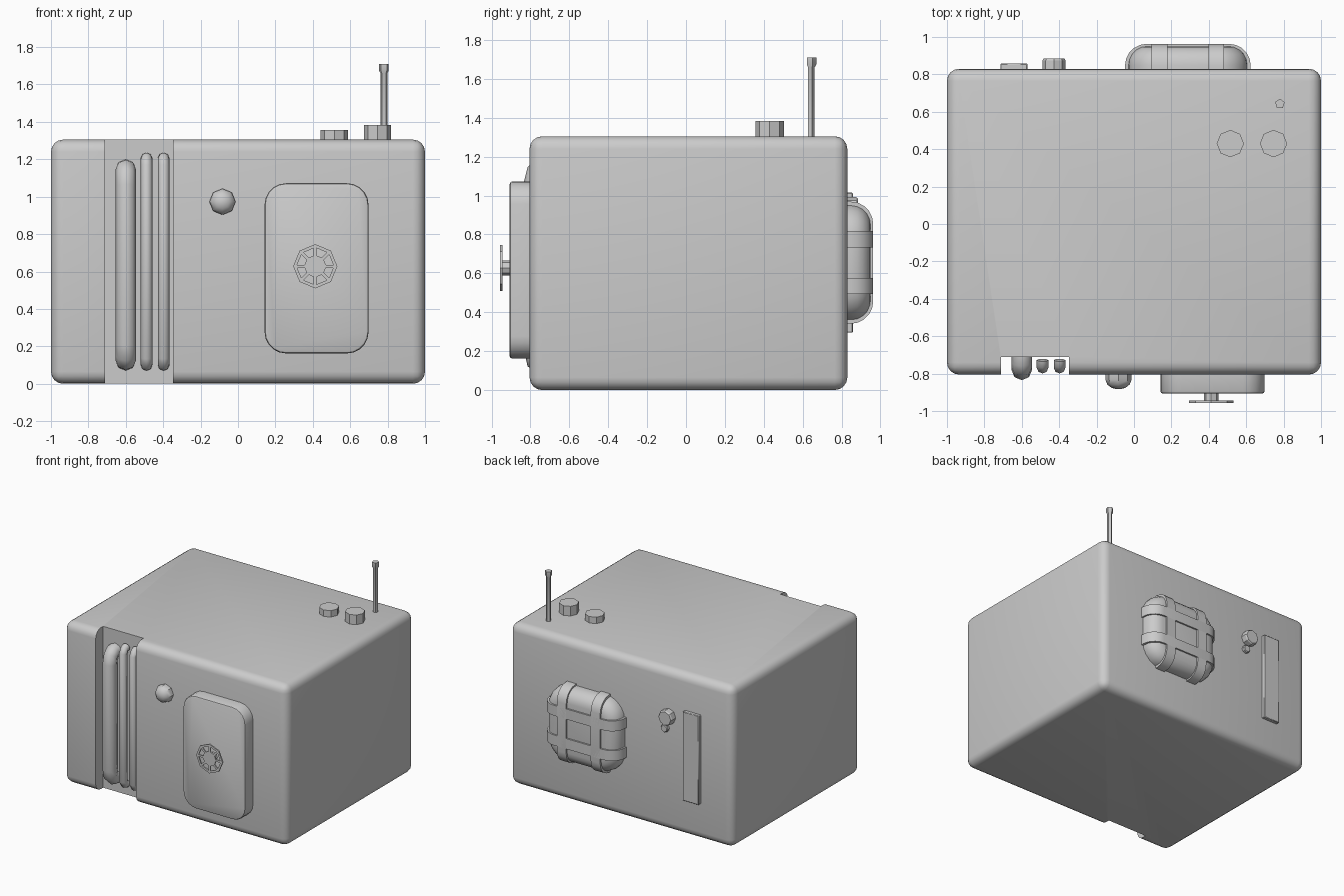
import bpy, bmesh, math
from mathutils import Matrix, Vector

if "Cube" in bpy.data.objects:
    bpy.data.objects.remove(bpy.data.objects["Cube"])

grey = bpy.data.materials.new("plain grey")
grey.diffuse_color = (0.6, 0.6, 0.6, 1)
grey.use_nodes = True
grey.node_tree.nodes["Principled BSDF"].inputs["Base Color"].default_value = grey.diffuse_color


def finish(name, bm, angle=30):
    bmesh.ops.recalc_face_normals(bm, faces=bm.faces[:])
    me = bpy.data.meshes.new(name)
    bm.to_mesh(me)
    bm.free()
    ob = bpy.data.objects.new(name, me)
    bpy.context.collection.objects.link(ob)
    return dress(ob, angle)


def dress(ob, angle=30):
    ob.data.materials.clear()
    ob.data.materials.append(grey)
    bpy.ops.object.select_all(action='DESELECT')
    ob.select_set(True)
    bpy.context.view_layer.objects.active = ob
    bpy.ops.object.shade_smooth_by_angle(angle=math.radians(angle))
    return ob


def loft(name, rings, angle=30, closed=False):
    """Skin a stack of equal-length rings, capped unless closed on itself."""
    bm = bmesh.new()
    rows = [[bm.verts.new(p) for p in ring] for ring in rings]
    n = len(rows[0])
    pairs = list(zip(rows, rows[1:]))
    if closed:
        pairs.append((rows[-1], rows[0]))
    else:
        bm.faces.new(rows[0])
        bm.faces.new(rows[-1])
    for a, b in pairs:
        for i in range(n):
            j = (i + 1) % n
            bm.faces.new((a[i], a[j], b[j], b[i]))
    return finish(name, bm, angle)


def lathe(name, profile, loc, sides=8, tilt=0, closed=False):
    """Turn (radius, height) points; tilt 90 points to the front, -90 to the back."""
    m = Matrix.Translation(loc) @ Matrix.Rotation(math.radians(tilt), 4, 'X')
    rings = []
    for r, h in profile:
        angs = [math.pi / 2 + 2 * math.pi * i / sides for i in range(sides)]
        rings.append([m @ Vector((r * math.cos(a), r * math.sin(a), h)) for a in angs])
    return loft(name, rings, 30, closed)


def box(name, lo, hi, bevel=0, segs=1):
    bm = bmesh.new()
    bmesh.ops.create_cube(bm, size=1)
    for v in bm.verts:
        v.co = [(a + b) / 2 + c * (b - a) for a, b, c in zip(lo, hi, v.co)]
    if bevel:
        bmesh.ops.bevel(bm, geom=bm.edges[:], offset=bevel, segments=segs,
                        profile=0.5, affect='EDGES')
    return finish(name, bm, 40)


def rounded_slab(name, cx, cz, hw, hh, r, layers, segs=5, angle=30):
    """Rounded rectangle facing y, stacked through (y, inset) layers."""
    rings = []
    for y, inset in layers:
        rr, ring = r - inset, []
        for k, (sx, sz) in enumerate(((1, 1), (-1, 1), (-1, -1), (1, -1))):
            for i in range(segs + 1):
                a = math.pi / 2 * (k + i / segs)
                ring.append((cx + sx * (hw - r) + rr * math.cos(a), y,
                             cz + sz * (hh - r) + rr * math.sin(a)))
        rings.append(ring)
    return loft(name, rings, angle)


def pipe(name, x, radius, yz):
    cu = bpy.data.curves.new(name, 'CURVE')
    cu.dimensions = '3D'
    cu.bevel_depth, cu.bevel_resolution, cu.use_fill_caps = radius, 2, True
    sp = cu.splines.new('POLY')
    sp.points.add(len(yz) - 1)
    for p, (y, z) in zip(sp.points, yz):
        p.co = (x, y, z, 1)
    ob = bpy.data.objects.new(name, cu)
    bpy.context.collection.objects.link(ob)
    bpy.ops.object.select_all(action='DESELECT')
    ob.select_set(True)
    bpy.context.view_layer.objects.active = ob
    bpy.ops.object.convert(target='MESH')
    dress(bpy.context.view_layer.objects.active, 50)


# Rounded body with a vertical channel cut in the front
body = box("body", (-1, -0.805, 0), (1, 0.83, 1.305), 0.065, 4)
cutter = box("channel_cutter", (-0.71, -1.2, -0.5), (-0.348, -0.71, 2))
cutter.hide_render = True
mod = body.modifiers.new("channel", 'BOOLEAN')
mod.operation, mod.object, mod.solver = 'DIFFERENCE', cutter, 'EXACT'
bpy.ops.object.select_all(action='DESELECT')
bpy.context.view_layer.objects.active = body
body.select_set(True)
bpy.ops.object.modifier_apply(modifier=mod.name)
bpy.data.objects.remove(cutter)
dress(body, 30)

# Pipes in the channel, with ends bent toward the wall
pipe("large_pipe", -0.60, 0.055,
     [(-0.70, 0.125), (-0.74, 0.125), (-0.767, 0.15), (-0.78, 0.21),
      (-0.78, 1.06), (-0.767, 1.12), (-0.74, 1.145), (-0.70, 1.145)])
for i, x in enumerate((-0.489, -0.398)):
    pipe(f"small_pipe_{i + 1}", x, 0.031,
         [(-0.728, 0.1), (-0.75, 0.105), (-0.769, 0.14),
          (-0.769, 1.165), (-0.75, 1.2), (-0.728, 1.205)])

# Domed front button
lathe("front_button", [(0.07, 0), (0.07, 0.03), (0.06, 0.055), (0.037, 0.073), (0.012, 0.08)],
      (-0.083, -0.803, 0.973), 8, 90)

# Front hatch and its hand wheel
rounded_slab("hatch", 0.42, 0.617, 0.278, 0.455, 0.115,
             [(-0.79, 0), (-0.895, 0), (-0.903, 0.004), (-0.907, 0.012)])
wheel = (0.413, -0.945, 0.628)
lathe("wheel_shaft", [(0.038, -0.045), (0.038, 0.005)], wheel, 8, 90)
lathe("wheel_hub", [(0.06, 0), (0.06, 0.011)], wheel, 8, 90)
lathe("wheel_rim", [(0.1, 0), (0.118, 0), (0.118, 0.011), (0.1, 0.011)], wheel, 8, 90, True)
for i in range(8):
    spoke = box(f"wheel_spoke_{i + 1}", (0.052, 0, -0.008), (0.106, 0.01, 0.008))
    spoke.data.transform(Matrix.Translation((wheel[0], wheel[1] - 0.0105, wheel[2]))
                         @ Matrix.Rotation(i * math.pi / 4, 4, 'Y'))

# Roof caps and antenna
lathe("low_roof_cap", [(0.073, 0), (0.073, 0.057)], (0.515, 0.43, 1.3))
lathe("high_roof_cap", [(0.073, 0), (0.073, 0.083)], (0.746, 0.43, 1.3))
lathe("antenna", [(0.019, 0), (0.019, 0.36), (0.027, 0.375), (0.027, 0.41)],
      (0.78, 0.643, 1.3), 5)

# Strapped bundle on the back
CX, CZ, HW, HH, R = 0.288, 0.655, 0.322, 0.3, 0.17
arc = [math.pi / 2 * i / 5 for i in range(6)]
rounded_slab("back_bundle", CX, CZ, HW, HH, R,
             [(0.82, 0)] + [(0.85 + 0.1 * math.sin(a), 0.1 * (1 - math.cos(a))) for a in arc],
             5, 40)


def strap_profile(half):
    side = [(half, 0.82)] + [(half - 0.115 * (1 - math.cos(a)), 0.848 + 0.115 * math.sin(a))
                             for a in arc]
    return side + [(-u, y) for u, y in reversed(side)]


for i, s in enumerate((-1, 1)):
    x, z = CX + s * 0.152, CZ + s * 0.12
    loft(f"upright_strap_{i + 1}",
         [[(x + d, y, CZ + u) for u, y in strap_profile(HH + 0.014)] for d in (-0.042, 0.042)])
    loft(f"level_strap_{i + 1}",
         [[(CX + u, y, z + d) for u, y in strap_profile(HW + 0.014)] for d in (-0.042, 0.042)])

# Back plate and knobs
box("back_plate", (-0.714, 0.82, 0.295), (-0.57, 0.858, 1.015), 0.004)
lathe("back_knob", [(0.062, 0), (0.062, 0.05), (0.055, 0.06)], (-0.428, 0.825, 0.93), 8, -90)
lathe("small_back_knob", [(0.032, 0), (0.032, 0.025), (0.026, 0.032)], (-0.402, 0.825, 0.83), 8, -90)
